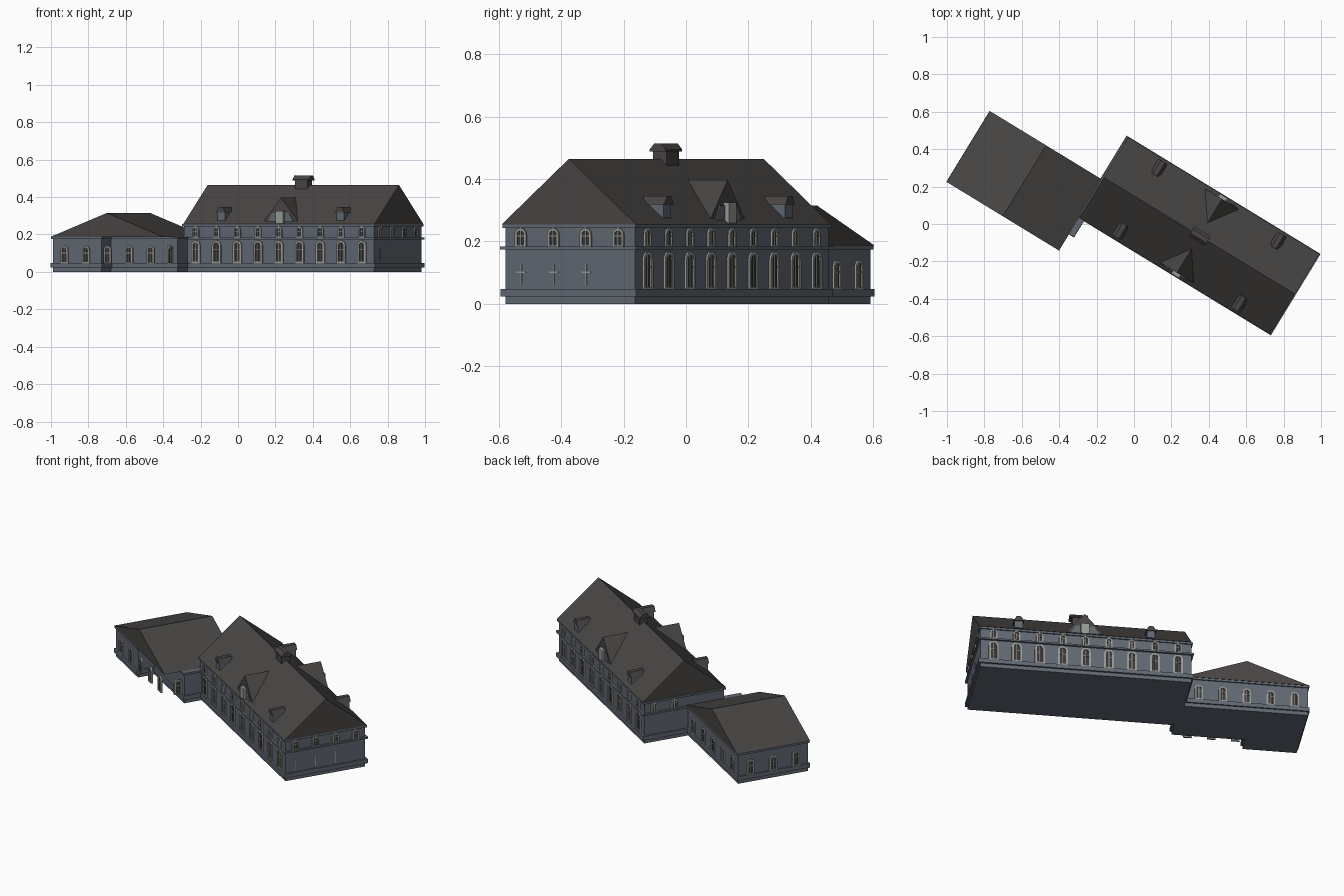
import bpy, bmesh, math
from mathutils import Matrix, Vector

if "Cube" in bpy.data.objects:
    bpy.data.objects.remove(bpy.data.objects["Cube"])

# Everything is modelled along local u (length) / v (depth), then turned about z
TURN = Matrix.Rotation(math.radians(-31.4), 4, 'Z')


def material(name, rgb):
    m = bpy.data.materials.new(name)
    m.diffuse_color = (*rgb, 1)
    m.use_nodes = True
    m.node_tree.nodes["Principled BSDF"].inputs["Base Color"].default_value = m.diffuse_color
    return m


WALL = material("wall_blue_grey", (0.12, 0.14, 0.17))
ROOF = material("roof_slate", (0.065, 0.06, 0.057))
FRAME = material("frame_stone", (0.32, 0.32, 0.30))
GLASS = material("glass_dark", (0.04, 0.04, 0.04))


def finish(name, bm, *mats):
    bmesh.ops.recalc_face_normals(bm, faces=bm.faces[:])
    me = bpy.data.meshes.new(name)
    bm.to_mesh(me)
    bm.free()
    for m in mats:
        me.materials.append(m)
    ob = bpy.data.objects.new(name, me)
    bpy.context.collection.objects.link(ob)
    ob.matrix_world = TURN
    return ob


def add_prism(bm, base, shift, mat=0):
    """Closed solid: polygon of 3D points swept by a vector."""
    a = [bm.verts.new(p) for p in base]
    b = [bm.verts.new(Vector(p) + Vector(shift)) for p in base]
    n = len(a)
    faces = [bm.faces.new(a[::-1]), bm.faces.new(b)]
    faces += [bm.faces.new((a[i], a[(i + 1) % n], b[(i + 1) % n], b[i])) for i in range(n)]
    for f in faces:
        f.material_index = mat


def slabs(name, outline, layers, mat=WALL):
    """Stack of (z0, z1, outward offset) layers; outline is (u, v, su, sv) corners."""
    bm = bmesh.new()
    for z0, z1, o in layers:
        add_prism(bm, [(u + su * o, v + sv * o, z0) for u, v, su, sv in outline], (0, 0, z1 - z0))
    return finish(name, bm, mat)


def rect(u0, u1, v0, v1):
    return [(u0, v0, -1, -1), (u1, v0, 1, -1), (u1, v1, 1, 1), (u0, v1, -1, 1)]


# Main building and annex walls with plinth bands and cornices
slabs("main_walls", rect(-.268, .923, -.115, .371),
      [(0, .255, 0), (.023, .048, .011), (.174, .184, .012), (.243, .255, .007)])
annex = [(-.965, -.32, -1, -1), (-.66, -.32, 1, -1), (-.66, -.22, 1, -1),
         (-.245, -.22, 1, -1), (-.245, .104, 1, 1), (-.965, .104, -1, 1)]
slabs("annex_walls", annex, [(0, .185, 0), (.023, .048, .009), (.175, .187, .007)])

# Roofs
bm = bmesh.new()
add_prism(bm, [(-.268, -.124, .255), (-.268, .38, .255), (-.268, .128, .465)], (1.198, 0, 0))
finish("main_roof", bm, ROOF)
bm = bmesh.new()
add_prism(bm, [(-.973, -.33, .187), (-.268, -.33, .187), (-.62, -.33, .315)], (0, .444, 0))
finish("annex_roof", bm, ROOF)

# Dormers on both slopes
MID = .128
for side, label in ((-1, "front"), (1, "back")):
    def V(d):
        return MID + side * d
    bm = bmesh.new()
    add_prism(bm, [(.227, V(.231), .273), (.437, V(.231), .273), (.332, V(.231), .397)],
              (0, -side * .16, 0))
    finish("large_dormer_roof_" + label, bm, ROOF)
    bm = bmesh.new()
    add_prism(bm, [(.25, V(.236), .262), (.414, V(.236), .262), (.385, V(.236), .315),
                   (.279, V(.236), .315)], (0, -side * .06, 0))
    finish("large_dormer_wall_" + label, bm, WALL)
    bm = bmesh.new()
    add_prism(bm, [(.308, V(.25), .26), (.356, V(.25), .26), (.356, V(.25), .325),
                   (.308, V(.25), .325)], (0, -side * .03, 0))
    finish("large_dormer_window_" + label, bm, FRAME)
    for i, u in enumerate((-.042, .704)):
        bm = bmesh.new()
        add_prism(bm, [(u - .023, V(.232), .275), (u + .023, V(.232), .275),
                       (u + .023, V(.232), .322), (u - .023, V(.232), .322)],
                  (0, -side * .07, 0))
        finish(f"small_dormer_wall_{label}_{i}", bm, WALL)
        bm = bmesh.new()
        add_prism(bm, [(u - .029, V(.238), .318), (u + .029, V(.238), .318),
                       (u + .013, V(.238), .346), (u - .013, V(.238), .346)],
                  (0, -side * .085, 0))
        finish(f"small_dormer_roof_{label}_{i}", bm, ROOF)

# Chimney with a tapered cap
slabs("chimney", rect(.295, .371, .103, .153), [(.44, .49, 0)], ROOF)
bm = bmesh.new()
add_prism(bm, [(.282, .098, .488), (.282, .158, .488), (.282, .158, .495), (.282, .141, .514),
               (.282, .115, .514), (.282, .098, .495)], (.102, 0, 0))
finish("chimney_cap", bm, ROOF)


# Arched windows: stone ring, glass pane and glazing cross
def arch(w, z0, z1, n=8):
    r = w / 2
    pts = [(-r, z0), (r, z0)]
    return pts + [(r * math.cos(math.pi * i / n), z1 - r + r * math.sin(math.pi * i / n))
                  for i in range(n + 1)]


def add_cross(bm, P, z0, z1, half, out):
    zm = z0 + (z1 - z0) * .62
    for a, lo, hi in ((.0018, z0, z1), (half, zm - .0018, zm + .0018)):
        add_prism(bm, [P(-a, 0, lo), P(a, 0, lo), P(a, 0, hi), P(-a, 0, hi)],
                  P(0, out, 0) - P(0, 0, 0), 0)


def add_window(bm, pos, n, w, z0, z1):
    n = Vector((*n, 0))
    t = Vector((-n.y, n.x, 0))
    o = Vector((*pos, 0))

    def P(a, out, z):
        return o + t * a + n * out + Vector((0, 0, z))
    e = w * .2
    outer, inner = arch(w, z0, z1), arch(w - 2 * e, z0 + e * .6, z1 - e)
    rings = [[bm.verts.new(P(a, d, z)) for a, z in ring]
             for ring, d in ((outer, -.004), (outer, .007), (inner, .007), (inner, -.004))]
    k = len(outer)
    for r in range(4):
        A, B = rings[r], rings[(r + 1) % 4]
        for i in range(k):
            j = (i + 1) % k
            bm.faces.new((A[i], A[j], B[j], B[i]))
    add_prism(bm, [P(a, -.001, z) for a, z in inner], n * .003, 1)
    add_cross(bm, P, z0 + e * .6, z1 - e, w / 2 - e, .005)


def window_row(name, places, n, w, z0, z1):
    bm = bmesh.new()
    for p in places:
        add_window(bm, p, n, w, z0, z1)
    finish(name, bm, FRAME, GLASS)


main_u = [.328 + .13 * (i - 4) for i in range(9)]
end_v = [MID + .122 * (i - 1.5) for i in range(4)]
for label, v, ny in (("front", -.115, -1), ("back", .371, 1)):
    row = [(u, v) for u in main_u]
    window_row("main_lower_windows_" + label, row, (0, ny), .056, .048, .168)
    window_row("main_upper_windows_" + label, row, (0, ny), .04, .184, .243)
window_row("main_upper_windows_east", [(.923, v) for v in end_v], (1, 0), .042, .184, .243)
window_row("main_upper_windows_west", [(-.268, v) for v in end_v[2:]], (-1, 0), .042, .184, .243)

# Bare glazing crosses on the east end wall
bm = bmesh.new()
for v in end_v[:3]:
    add_cross(bm, lambda a, out, z, v=v: Vector((.922 + out, v + a, z)), .06, .127, .017, .004)
finish("east_glazing_crosses", bm, FRAME)

# Annex windows; the front row runs on past the recessed corner
annex_u = [-.62 + .135 * (i - 2) for i in range(5)]
annex_v = [-.108 + .138 * (i - 1) for i in range(3)]
window_row("annex_windows_front", [(u, -.32) for u in annex_u], (0, -1), .047, .048, .14)
window_row("annex_windows_back", [(u, .104) for u in annex_u], (0, 1), .047, .048, .14)
window_row("annex_windows_west", [(-.965, v) for v in annex_v], (-1, 0), .047, .048, .14)
window_row("annex_window_east", [(-.277, annex_v[0])], (1, 0), .047, .048, .14)
